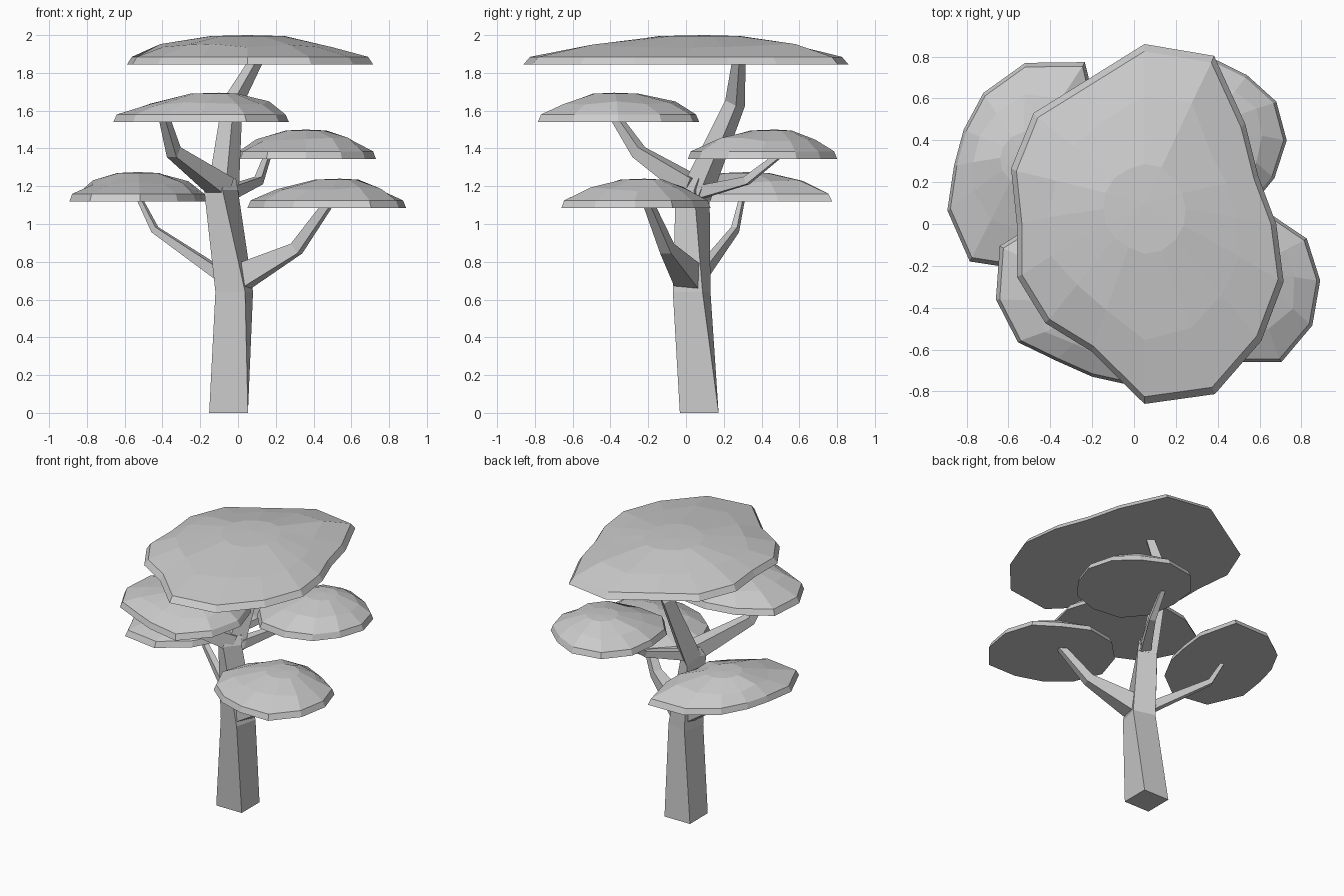
import bpy
import bmesh
import random
from math import cos, sin, tau, radians
from mathutils import Vector

random.seed(4)

cube = bpy.data.objects.get("Cube")
if cube:
    bpy.data.objects.remove(cube)

# Single flat colour
grey = bpy.data.materials.new("light_grey")
grey.use_nodes = True
colour = (0.6, 0.6, 0.6, 1)
grey.diffuse_color = colour
grey.node_tree.nodes["Principled BSDF"].inputs["Base Color"].default_value = colour


def finish(name, bm):
    """Turn a bmesh into a flat shaded object."""
    bmesh.ops.recalc_face_normals(bm, faces=bm.faces)
    mesh = bpy.data.meshes.new(name)
    bm.to_mesh(mesh)
    bm.free()
    mesh.materials.append(grey)
    obj = bpy.data.objects.new(name, mesh)
    bpy.context.collection.objects.link(obj)
    return obj


def bridge(bm, lower, upper):
    """Join two vertex rings with quads."""
    count = len(lower)
    for i in range(count):
        j = (i + 1) % count
        bm.faces.new((lower[i], lower[j], upper[j], upper[i]))


def limb(name, path, radii, twists=None, level=False):
    """Four sided tapering limb along a path; level keeps every ring flat."""
    bm = bmesh.new()
    points = [Vector(p) for p in path]
    chord = points[-1] - points[0]
    side = Vector((1, 0, 0)) if level else chord.cross(Vector((0, 0, 1)))
    rings = []
    for i, point in enumerate(points):
        before = points[max(i - 1, 0)]
        after = points[min(i + 1, len(points) - 1)]
        along = Vector((0, 0, 1)) if level else (after - before).normalized()
        u = (side - along * side.dot(along)).normalized()
        v = along.cross(u)
        turn = radians(45 + (twists[i] if twists else 0))
        ring = []
        for k in range(4):
            a = turn + k * tau / 4
            ring.append(bm.verts.new(point + radii[i] * (u * cos(a) + v * sin(a))))
        rings.append(ring)
    for lower, upper in zip(rings, rings[1:]):
        bridge(bm, lower, upper)
    bm.faces.new(rings[0])
    bm.faces.new(rings[-1])
    return finish(name, bm)


def canopy(name, centre, base, peak, outline):
    """Flat bottomed leaf pad; outline holds radii in hundredths by angle."""
    bm = bmesh.new()
    centre, peak = Vector(centre), Vector(peak)
    count = len(outline)
    profile = ((1, 0), (0.96, 0.04), (0.68, 0.1), (0.28, 0.15))
    mean = sum(outline) / count
    rings = []
    for level, (scale, height) in enumerate(profile):
        blend = 1 - scale if level > 1 else 0
        middle = centre.lerp(peak, blend)
        ring = []
        for i, radius in enumerate(outline):
            a = i * tau / count
            r = (radius + (mean - radius) * blend) / 100 * scale
            z = base + height
            if level == 2:
                r *= random.uniform(0.93, 1.07)
                z += random.uniform(-0.012, 0.012)
            ring.append(bm.verts.new((middle.x + r * cos(a), middle.y + r * sin(a), z)))
        rings.append(ring)
    for lower, upper in zip(rings, rings[1:]):
        bridge(bm, lower, upper)
    bm.faces.new(rings[0])
    # Shallow cap meeting at the peak
    tip = bm.verts.new((peak.x, peak.y, base + 0.155))
    top = rings[-1]
    for i in range(count):
        bm.faces.new((top[i], top[(i + 1) % count], tip))
    return finish(name, bm)


# Trunk, twisting as it rises
limb("trunk",
     [(-0.05, 0.07, 0), (-0.02, 0.03, 0.64), (-0.09, 0.035, 1.18), (-0.08, 0.06, 1.24)],
     [0.145, 0.115, 0.09, 0.07], [0, -15, -40, -40], level=True)

# Branches, each bending upward into its leaf pad
limb("top_branch", [(-0.08, 0.05, 1.15), (-0.03, 0.26, 1.64), (0.1, 0.28, 1.87)],
     [0.085, 0.055, 0.035])
limb("front_upper_branch", [(-0.08, 0.04, 1.19), (-0.34, -0.25, 1.38), (-0.39, -0.37, 1.56)],
     [0.08, 0.045, 0.03])
limb("back_upper_branch", [(-0.06, 0.04, 1.16), (0.11, 0.32, 1.23), (0.16, 0.5, 1.37)],
     [0.05, 0.03, 0.02])
limb("back_lower_branch", [(-0.06, 0.06, 0.71), (-0.44, 0.26, 0.97), (-0.53, 0.3, 1.15)],
     [0.045, 0.025, 0.016])
limb("front_lower_branch", [(-0.02, 0.03, 0.7), (0.31, -0.1, 0.87), (0.48, -0.2, 1.11)],
     [0.1, 0.045, 0.03])

# Leaf pads
canopy("top_canopy", (0.05, 0), 1.845, (0.05, 0.1),
       [63, 59, 68, 87, 86, 74, 75, 69, 61, 66, 67, 66, 86, 88, 79, 72])
canopy("front_upper_canopy", (-0.2, -0.36), 1.54, (-0.1, -0.38),
       [47, 46, 46, 43, 45, 51, 46, 41, 34, 37, 49, 48])
canopy("back_upper_canopy", (0.36, 0.4), 1.345, (0.36, 0.47),
       [37, 37, 36, 40, 42, 40, 37, 40, 42, 39, 38, 36])
canopy("back_lower_canopy", (-0.52, 0.28), 1.12, (-0.53, 0.33),
       [33, 41, 57, 49, 40, 34, 34, 43, 53, 50, 40, 34])
canopy("front_lower_canopy", (0.48, -0.27), 1.085, (0.54, -0.22),
       [41, 40, 36, 40, 42, 42, 43, 40, 38, 39, 45, 43])
